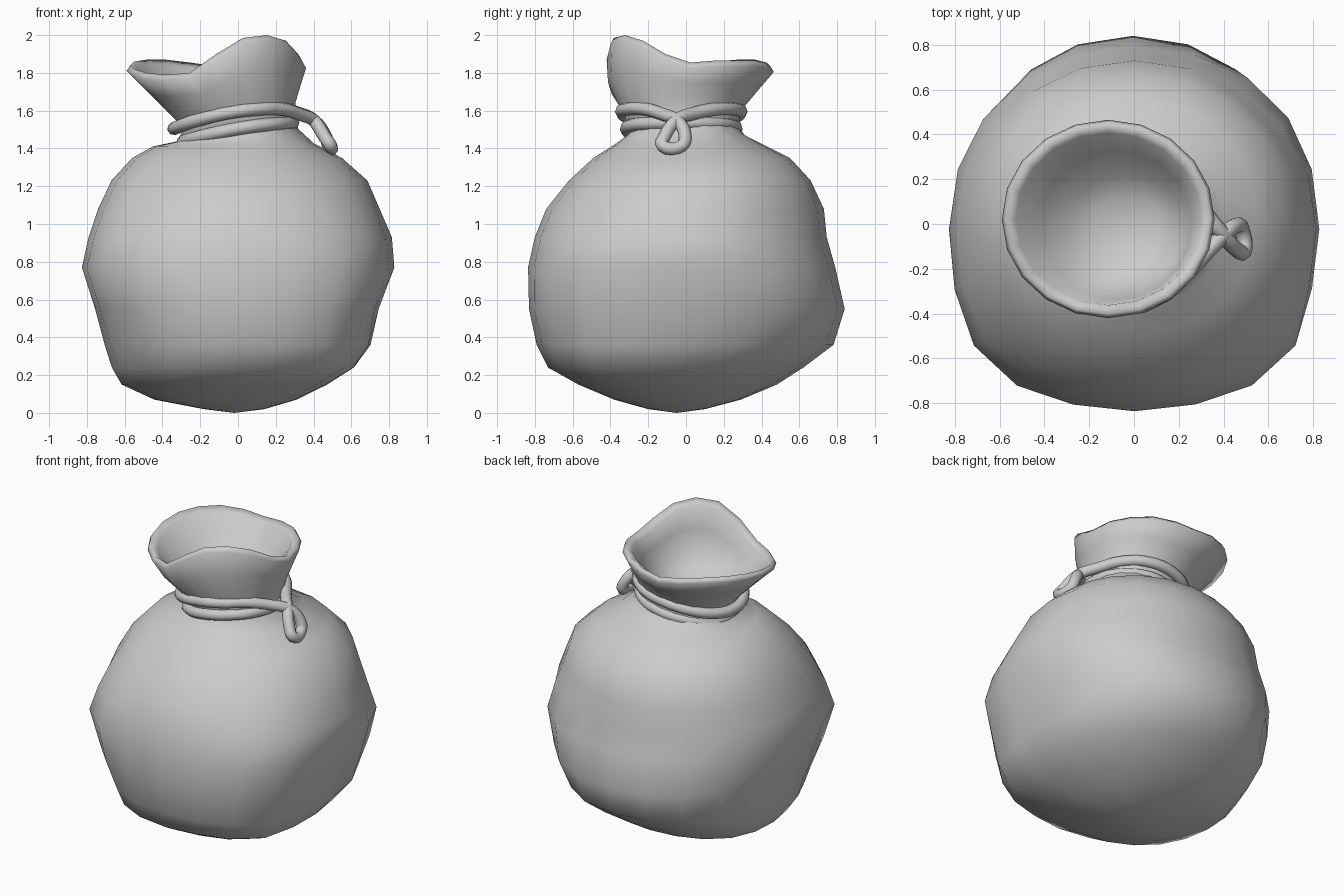
import bpy, bmesh, math
from mathutils import Vector

if "Cube" in bpy.data.objects:
    bpy.data.objects.remove(bpy.data.objects["Cube"])

SEG = 20
# Cloth bulges and dents: angle, height, amount, angle width, height width
BULGES = [(-42, 0.55, 0.095, 22, 0.38), (-38, 0.22, 0.08, 22, 0.14), (-137, 0.70, 0.07, 22, 0.33),
          (143, 0.22, 0.07, 28, 0.2), (45, 0.36, -0.03, 20, 0.13), (45, 0.68, 0.025, 20, 0.15),
          (45, 1.03, -0.035, 18, 0.13), (-15, 0.70, -0.02, 13, 0.2)]


def power(v, p):
    return math.copysign(abs(v) ** p, v)


def bulge(a, z):
    """Relative push outward at angle a and height z."""
    total = 0.0
    for ang, bz, amt, wa, wz in BULGES:
        d = (math.degrees(a) - ang + 180) % 360 - 180
        total += amt * math.exp(-(d / wa) ** 2 - ((z - bz) / wz) ** 2)
    return total


def ring(z, tilt, x0, x1, y0, y1, p=0.95):
    """Closed ring reaching the given x and y limits, tilted along x."""
    cx, cy = (x0 + x1) / 2, (y0 + y1) / 2
    pts = []
    for k in range(SEG):
        a = 2 * math.pi * k / SEG
        w = 1 + bulge(a, z)
        x = cx + (x1 - x0) / 2 * power(math.cos(a), p) * w
        y = cy + (y1 - y0) / 2 * power(math.sin(a), p) * w
        pts.append(Vector((x, y, z + tilt * x)))
    return pts


# Sack body: z, tilt, x limits, y limits
body = [
    (0.02, 0, -0.18, 0.14, -0.20, 0.10),
    (0.07, 0, -0.44, 0.31, -0.38, 0.29),
    (0.15, 0, -0.61, 0.47, -0.57, 0.48),
    (0.24, 0, -0.66, 0.61, -0.73, 0.62),
    (0.36, 0, -0.70, 0.70, -0.79, 0.78),
    (0.55, 0, -0.755, 0.745, -0.83, 0.84),
    (0.77, 0, -0.825, 0.83, -0.835, 0.79),
    (0.93, 0, -0.79, 0.815, -0.80, 0.745),
    (1.08, 0, -0.74, 0.75, -0.74, 0.73),
    (1.23, 0, -0.67, 0.685, -0.62, 0.66),
    (1.35, 0, -0.56, 0.55, -0.49, 0.55),
    (1.42, 0.02, -0.45, 0.40, -0.38, 0.41),
    (1.47, 0.10, -0.32, 0.32, -0.31, 0.31),
    (1.52, 0.12, -0.30, 0.30, -0.305, 0.275),
    (1.60, 0.15, -0.33, 0.305, -0.34, 0.29),
]
rings = [ring(*r) for r in body]

# Open mouth with an uneven rolled rim, then a shallow bowl inside
rim_z = [1.855, 1.865, 1.865, 1.865, 1.85, 1.835, 1.855, 1.87, 1.87, 1.86,
         1.84, 1.82, 1.80, 1.79, 1.80, 1.90, 1.985, 2.0, 1.97, 1.90]
rim = []
for k, z in enumerate(rim_z):
    a = 2 * math.pi * k / SEG
    rim.append(Vector((-0.115 + 0.475 * math.cos(a), 0.0225 + 0.4425 * math.sin(a), z)))
neck = rings[-1]
mid = [a.lerp(b, 0.55) + Vector((0, 0, -0.015)) for a, b in zip(neck, rim)]
for q in mid:
    q.y -= 0.03 * max(0, -q.y) / 0.4


def inset(pts, f, dz):
    cx, cy = -0.115, 0.02
    return [Vector((cx + (q.x - cx) * f, cy + (q.y - cy) * f, q.z + dz)) for q in pts]


rings += [mid, inset(rim, 1.0, -0.03), inset(rim, 0.96, 0), inset(rim, 0.87, -0.03),
          inset(mid, 0.83, 0), ring(1.62, 0.10, -0.29, 0.22, -0.26, 0.22),
          ring(1.56, 0.08, -0.17, 0.12, -0.15, 0.13)]

bm = bmesh.new()
loops = [[bm.verts.new(q) for q in r] for r in rings]
for lo, hi in zip(loops, loops[1:]):
    for k in range(SEG):
        n = (k + 1) % SEG
        bm.faces.new((lo[k], lo[n], hi[n], hi[k]))
bottom = bm.verts.new((-0.02, -0.05, 0))
floor = bm.verts.new((-0.02, -0.01, 1.54))
for k in range(SEG):
    n = (k + 1) % SEG
    bm.faces.new((bottom, loops[0][n], loops[0][k]))
    bm.faces.new((floor, loops[-1][k], loops[-1][n]))
bmesh.ops.recalc_face_normals(bm, faces=bm.faces)
for f in bm.faces:
    f.smooth = True
mesh = bpy.data.meshes.new("sack")
bm.to_mesh(mesh)
bm.free()
bpy.context.collection.objects.link(bpy.data.objects.new("sack", mesh))


def rope(name, pts, radius):
    """Round closed cord through the points."""
    cu = bpy.data.curves.new(name, 'CURVE')
    cu.dimensions = '3D'
    cu.bevel_depth = radius
    cu.bevel_resolution = 2
    cu.resolution_u = 4
    sp = cu.splines.new('BEZIER')
    sp.bezier_points.add(len(pts) - 1)
    for b, q in zip(sp.bezier_points, pts):
        b.co = q
        b.handle_left_type = b.handle_right_type = 'AUTO'
    sp.use_cyclic_u = True
    ob = bpy.data.objects.new(name, cu)
    bpy.context.collection.objects.link(ob)
    bpy.ops.object.select_all(action='DESELECT')
    ob.select_set(True)
    bpy.context.view_layer.objects.active = ob
    bpy.ops.object.convert(target='MESH')
    bpy.ops.object.shade_smooth()


def loop_points(cx, rx, ry, z, slope, bend, angles):
    """Tilted oval round the neck, sagging at its left and right ends."""
    out = []
    for d in angles:
        c, s = math.cos(math.radians(d)), math.sin(math.radians(d))
        out.append((cx + rx * c, -0.025 + ry * s, z + slope * c - bend * c * c))
    return out


# Lower cord: plain tilted loop
rope("lower_cord", loop_points(0, 0.29, 0.29, 1.505, 0.05, 0.02, range(0, 360, 30)), 0.035)

# Upper cord: runs round the neck and hangs out in a small loop on the right
upper = loop_points(-0.02, 0.32, 0.315, 1.595, 0.05, 0.04, range(40, 330, 28))
upper += [(0.33, -0.12, 1.58), (0.405, -0.045, 1.545), (0.46, -0.005, 1.47), (0.48, -0.02, 1.415),
          (0.49, -0.125, 1.415), (0.46, -0.115, 1.46), (0.40, -0.05, 1.55), (0.325, 0.04, 1.585)]
rope("upper_cord", upper, 0.035)
